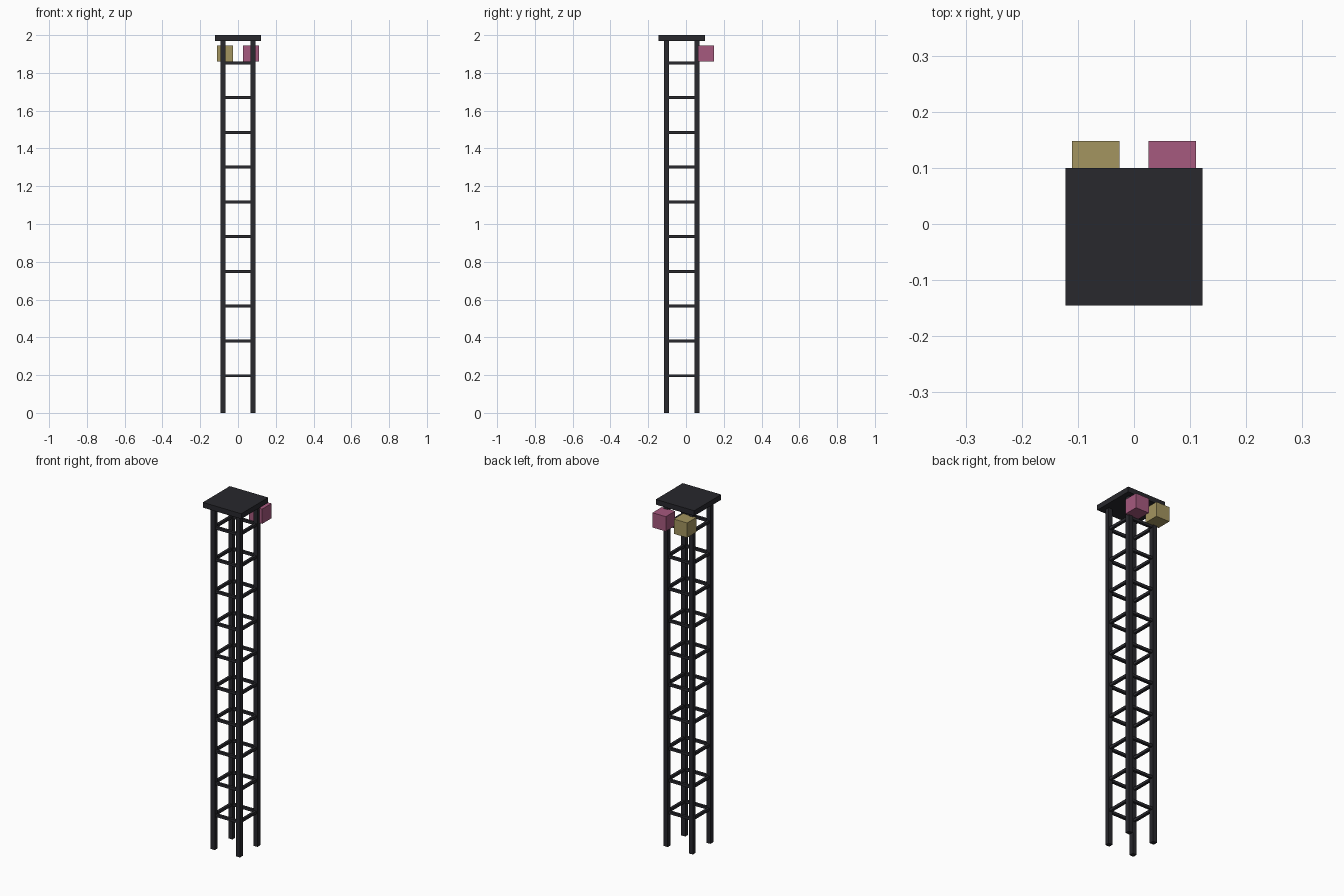
import bpy

if "Cube" in bpy.data.objects:
    bpy.data.objects.remove(bpy.data.objects["Cube"])

CY = -0.0225          # tower axis in y
HALF = 0.08           # post offset from the axis
POST = 0.026          # post thickness
RUNG = 0.015          # rung thickness


def material(name, color):
    m = bpy.data.materials.new(name)
    m.diffuse_color = color
    m.use_nodes = True
    m.node_tree.nodes["Principled BSDF"].inputs["Base Color"].default_value = m.diffuse_color
    return m


def box(name, center, size, mat):
    bpy.ops.mesh.primitive_cube_add(size=1, location=center)
    ob = bpy.context.object
    ob.name = name
    ob.scale = size
    bpy.ops.object.transform_apply(location=False, rotation=False, scale=True)
    ob.data.materials.append(mat)
    return ob


dark = material("dark_metal", (0.021, 0.021, 0.026, 1))
pink = material("pink_glass", (0.38, 0.10, 0.21, 0.85))
tan = material("tan_glass", (0.37, 0.30, 0.115, 0.85))

# four corner posts
for sx, side in ((-1, "left"), (1, "right")):
    for sy, end in ((-1, "front"), (1, "back")):
        box(f"post_{end}_{side}", (sx * HALF, CY + sy * HALF, 0.985),
            (POST, POST, 1.97), dark)

# ten levels of horizontal rungs on all four sides
span = 2 * HALF - POST
for i in range(10):
    z = 0.197 + i * 0.184
    for s, end, side in ((-1, "front", "left"), (1, "back", "right")):
        box(f"rung_{end}_{i + 1}", (0, CY + s * HALF, z), (span, RUNG, RUNG), dark)
        box(f"rung_{side}_{i + 1}", (s * HALF, CY, z), (RUNG, span, RUNG), dark)

# top plate
box("top_plate", (0, CY, 1.985), (0.245, 0.245, 0.03), dark)

# two coloured lamp boxes on the back
box("lamp_left", (-0.068, 0.105, 1.902), (0.085, 0.085, 0.085), tan)
box("lamp_right", (0.068, 0.105, 1.902), (0.085, 0.085, 0.085), pink)
